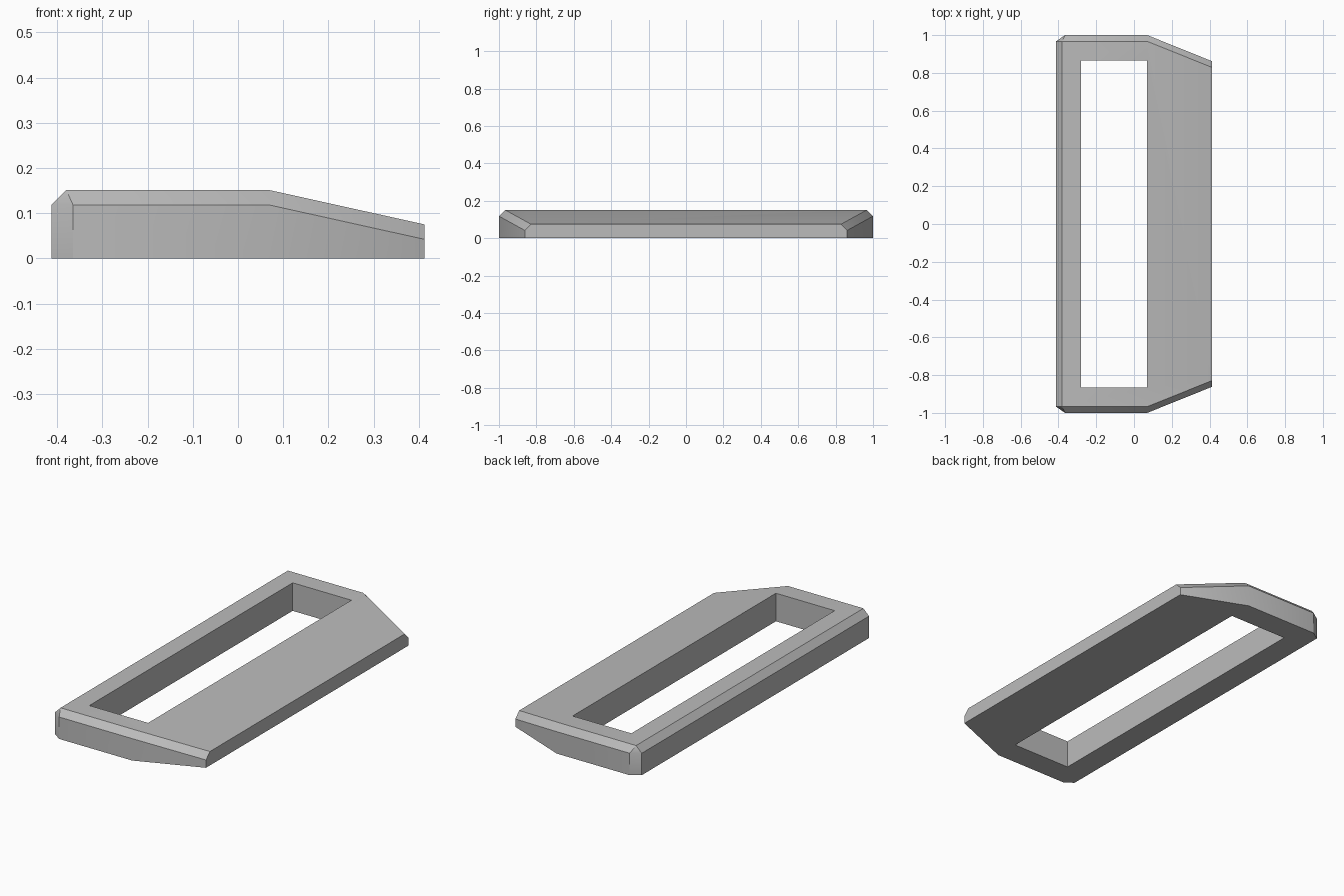
import bpy
import bmesh
import math

default_cube = bpy.data.objects.get("Cube")
if default_cube:
    bpy.data.objects.remove(default_cube, do_unlink=True)

# One plain grey
grey = bpy.data.materials.new("plain grey")
grey.use_nodes = True
colour = (0.5, 0.5, 0.5, 1)
grey.diffuse_color = colour
grey.node_tree.nodes["Principled BSDF"].inputs["Base Color"].default_value = colour


def make_object(name, bm):
    mesh = bpy.data.meshes.new(name)
    bm.to_mesh(mesh)
    bm.free()
    mesh.materials.append(grey)
    obj = bpy.data.objects.new(name, mesh)
    bpy.context.collection.objects.link(obj)
    return obj


# Side wall: x, half width, wall height
wall = [(-0.413, 0.967, 0.118), (-0.365, 1.0, 0.118),
        (0.07, 1.0, 0.118), (0.413, 0.862, 0.042)]
# Top face: x, half width, height
top = [(-0.38, 0.967, 0.151), (0.07, 0.967, 0.151), (0.413, 0.829, 0.075)]

# Wedge body with chamfered rim, convex all round
bm = bmesh.new()
for side in (-1, 1):
    for x, y, z in wall:
        bm.verts.new((x, side * y, 0))
        bm.verts.new((x, side * y, z))
    for x, y, z in top:
        bm.verts.new((x, side * y, z))
bmesh.ops.convex_hull(bm, input=bm.verts[:])
bmesh.ops.dissolve_limit(bm, angle_limit=math.radians(1),
                         verts=bm.verts[:], edges=bm.edges[:])
bmesh.ops.recalc_face_normals(bm, faces=bm.faces[:])
frame = make_object("slotted_frame", bm)

# Rectangular slot through the body
bm = bmesh.new()
bmesh.ops.create_cube(bm, size=1)
bmesh.ops.scale(bm, vec=(0.35, 1.73, 1), verts=bm.verts[:])
bmesh.ops.translate(bm, vec=(-0.105, 0, 0), verts=bm.verts[:])
cutter = make_object("slot_cutter", bm)
cutter.hide_render = True

cut = frame.modifiers.new("slot", "BOOLEAN")
cut.operation = "DIFFERENCE"
cut.solver = "EXACT"
cut.object = cutter

bpy.ops.object.select_all(action="DESELECT")
frame.select_set(True)
bpy.context.view_layer.objects.active = frame
bpy.ops.object.modifier_apply(modifier=cut.name)
bpy.data.objects.remove(cutter, do_unlink=True)
bpy.ops.object.shade_smooth_by_angle(angle=math.radians(30))
